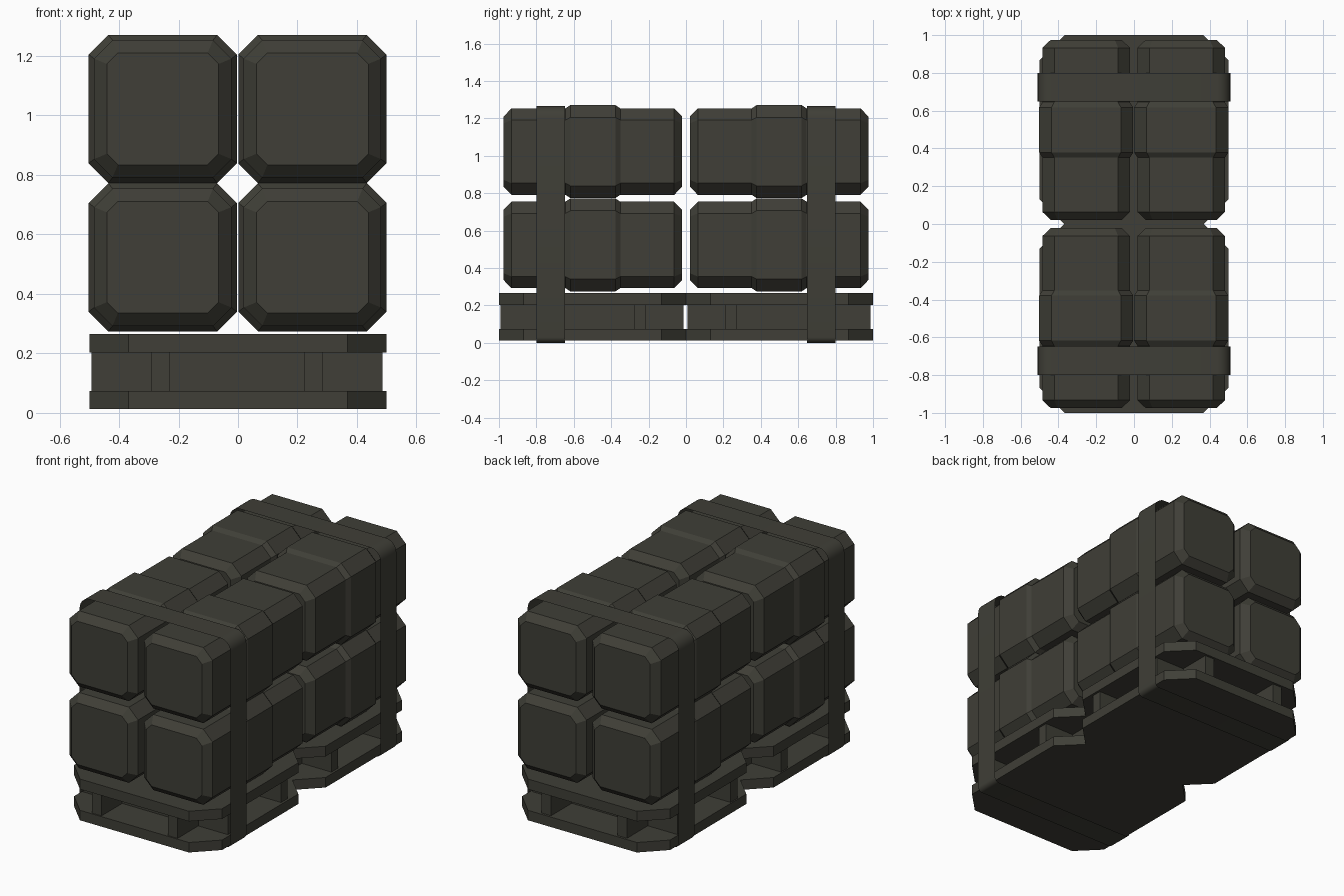
import bpy, bmesh, math

if "Cube" in bpy.data.objects:
    bpy.data.objects.remove(bpy.data.objects["Cube"])

mat = bpy.data.materials.new("dark olive grey")
mat.diffuse_color = (0.050, 0.049, 0.038, 1)
mat.use_nodes = True
mat.node_tree.nodes["Principled BSDF"].inputs["Base Color"].default_value = mat.diffuse_color


def finish(name, bm):
    bmesh.ops.recalc_face_normals(bm, faces=bm.faces)
    me = bpy.data.meshes.new(name)
    bm.to_mesh(me)
    bm.free()
    me.materials.append(mat)
    ob = bpy.data.objects.new(name, me)
    bpy.context.collection.objects.link(ob)
    return ob


def octagon(h, c):
    """Square of half-size h with corners cut by c."""
    k = h - c
    return [(h, -k), (h, k), (k, h), (-k, h), (-h, k), (-h, -k), (-k, -h), (k, -h)]


def loft(bm, rings, cap=True):
    """Skin between closed rings of points."""
    vs = [[bm.verts.new(p) for p in r] for r in rings]
    n = len(vs[0])
    for a, b in zip(vs, vs[1:]):
        for i in range(n):
            j = (i + 1) % n
            bm.faces.new((a[i], a[j], b[j], b[i]))
    if cap:
        bm.faces.new(vs[0])
        bm.faces.new(vs[-1])


def box(bm, cx, cy, cz, sx, sy, sz):
    geo = bmesh.ops.create_cube(bm, size=1)
    bmesh.ops.scale(bm, vec=(sx, sy, sz), verts=geo["verts"])
    bmesh.ops.translate(bm, vec=(cx, cy, cz), verts=geo["verts"])


# Half of the crate profile: distance along y, half-size, corner cut
CRATE = [(0.477, 0.188, 0.037), (0.435, 0.231, 0.062),
         (0.147, 0.231, 0.062), (0.120, 0.249, 0.066)]
STATIONS = [(-y, h, c) for y, h, c in CRATE] + CRATE[::-1]

for end, cy in (("front", -0.5), ("rear", 0.5)):
    # Pallet decks with cut corners
    for level, z0, z1 in (("bottom", 0.013, 0.074), ("top", 0.203, 0.265)):
        bm = bmesh.new()
        loft(bm, [[(x, y + cy, z) for x, y in octagon(0.5, 0.132)] for z in (z0, z1)])
        finish(f"{end}_pallet_{level}_deck", bm)

    # Crossed bearers between the decks
    bm = bmesh.new()
    for s in (-0.257, 0.257):
        box(bm, -0.003 + s, cy - 0.003, 0.1385, 0.064, 0.978, 0.129)
        box(bm, -0.003, cy - 0.003 + s, 0.1385, 0.978, 0.064, 0.129)
    finish(f"{end}_pallet_bearers", bm)

    # Four banded crates stacked two by two
    for side, cx in (("left", -0.253), ("right", 0.25)):
        for level, cz in (("lower", 0.523), ("upper", 1.022)):
            bm = bmesh.new()
            loft(bm, [[(x + cx, y + cy * 0.996, z + cz) for x, z in octagon(h, c)]
                      for y, h, c in STATIONS])
            finish(f"{end}_{side}_{level}_crate", bm)

    # Thin strap looped round the load, rounded at the corners
    profile = []
    for x, z, r, a0 in ((0.51, 1.266, 0.07, 0), (-0.51, 1.266, 0.07, 90),
                        (-0.51, 0.0, 0.03, 180), (0.51, 0.0, 0.03, 270)):
        ox = x - math.copysign(r, x)
        oz = z - r if z > 0.5 else z + r
        for i in range(7):
            a = math.radians(a0 + 15 * i)
            profile.append((ox + r * math.cos(a), oz + r * math.sin(a)))
    bm = bmesh.new()
    ys = [math.copysign(v, cy) for v in (0.648, 0.800)]
    loft(bm, [[(x, y, z) for x, z in profile] for y in ys], cap=False)
    strap = finish(f"{end}_strap", bm)
    for p in strap.data.polygons:
        p.use_smooth = True
